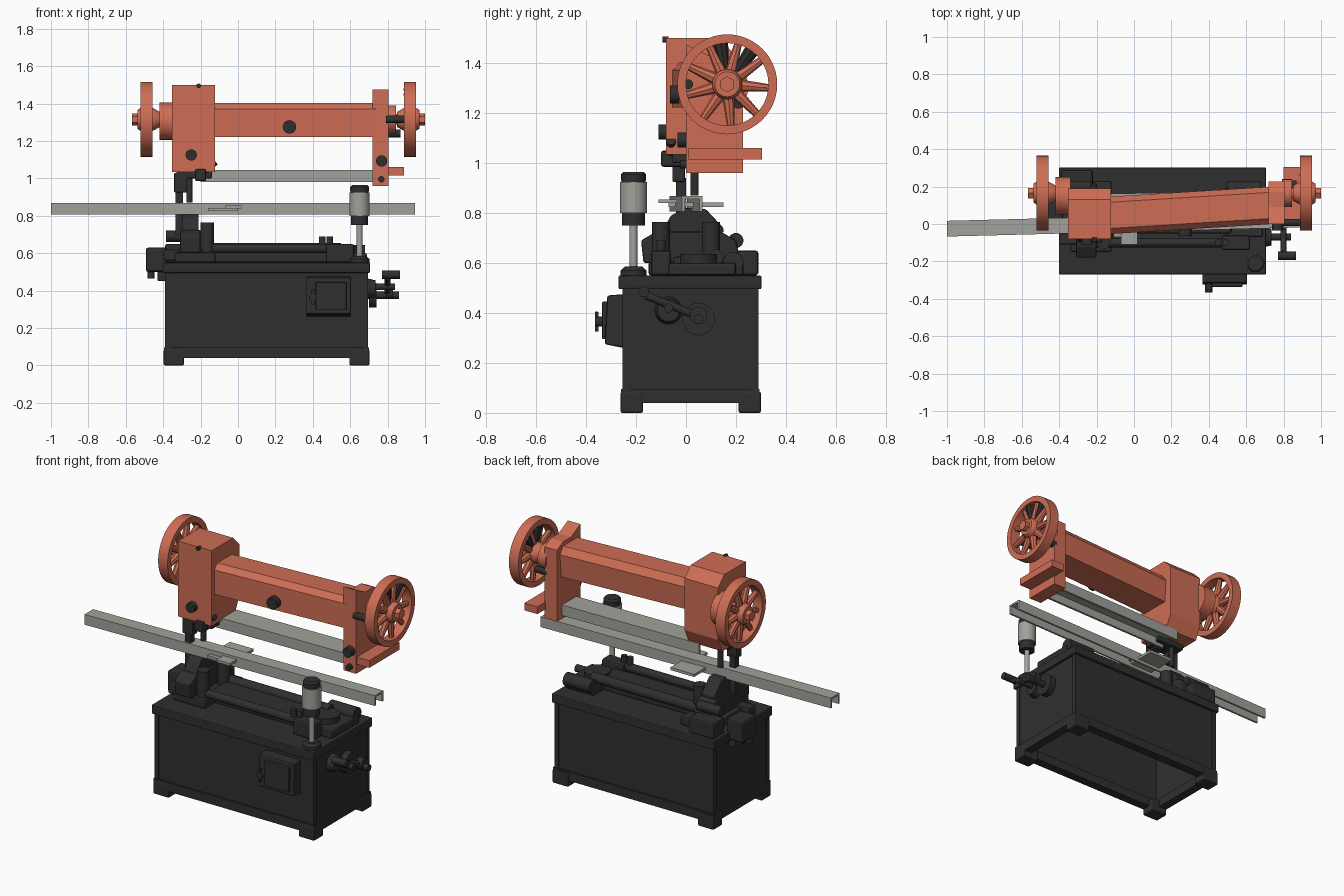
import bpy, bmesh, math
from mathutils import Vector


def material(name, col):
    m = bpy.data.materials.new(name)
    m.diffuse_color = (*col, 1)
    return m


ORANGE = material("orange paint", (0.62, 0.155, 0.09))
BLACK = material("black iron", (0.028, 0.028, 0.028))
STEEL = material("grey steel", (0.36, 0.36, 0.33))


def finish(name, bm, mat, bevel=0, smooth=False):
    bmesh.ops.remove_doubles(bm, verts=bm.verts, dist=1e-5)
    bmesh.ops.recalc_face_normals(bm, faces=bm.faces)
    me = bpy.data.meshes.new(name)
    bm.to_mesh(me)
    bm.free()
    me.materials.append(mat)
    ob = bpy.data.objects.new(name, me)
    bpy.context.collection.objects.link(ob)
    if bevel:
        mod = ob.modifiers.new("bevel", "BEVEL")
        mod.width, mod.segments = bevel, 2
    if smooth:
        bpy.ops.object.select_all(action="DESELECT")
        ob.select_set(True)
        bpy.context.view_layer.objects.active = ob
        bpy.ops.object.shade_smooth_by_angle(angle=math.radians(35))
    return ob


def loft(name, prof, a, b, mat, bevel=0, end_scale=1):
    """Sweep a closed y-z profile from point a to point b."""
    bm = bmesh.new()
    rings = [[bm.verts.new(Vector(p) + Vector((0, y * s, z * s))) for y, z in prof]
             for p, s in ((a, 1), (b, end_scale))]
    n = len(prof)
    for i in range(n):
        j = (i + 1) % n
        bm.faces.new((rings[0][i], rings[0][j], rings[1][j], rings[1][i]))
    for r in rings:
        bm.faces.new(r)
    return finish(name, bm, mat, bevel)


def box(name, x0, x1, y0, y1, z0, z1, mat, bevel=0):
    return loft(name, [(y0, z0), (y1, z0), (y1, z1), (y0, z1)], (x0, 0, 0), (x1, 0, 0), mat, bevel)


def lathe(name, prof, origin, axis, mat, seg=32, closed=False):
    """Spin (height, radius) points round an axis."""
    bm = bmesh.new()
    q = Vector((0, 0, 1)).rotation_difference(Vector(axis).normalized())
    vs = [bm.verts.new(Vector(origin) + q @ Vector((r, 0, h))) for h, r in prof]
    es = [bm.edges.new((vs[i], vs[i + 1])) for i in range(len(vs) - 1)]
    if closed:
        es.append(bm.edges.new((vs[-1], vs[0])))
    bmesh.ops.spin(bm, geom=vs + es, cent=origin, axis=q @ Vector((0, 0, 1)),
                   angle=2 * math.pi, steps=seg)
    return finish(name, bm, mat, smooth=seg > 8)


def rod(name, a, b, r, mat, r2=None, seg=24):
    d = Vector(b) - Vector(a)
    return lathe(name, [(0, 0), (0, r), (d.length, r if r2 is None else r2), (d.length, 0)],
                 a, d, mat, seg)


def channel(w, h, t):
    """Channel section, open at the bottom."""
    return [(-w, 0), (-w, h), (w, h), (w, 0), (w - t, 0), (w - t, h - t), (t - w, h - t), (t - w, 0)]


# Hollow cabinet with corner posts, skirt, feet and table top
X0, X1, Y0, Y1 = -0.385, 0.69, -0.25, 0.285
for tag, g, z0, z1, t in (("cabinet", 0, 0.08, 0.5, 0.02), ("skirt", 0.01, 0.04, 0.095, 0.045)):
    box(tag + "_front", X0 - g, X1 + g, Y0 - g, Y0 + t, z0, z1, BLACK)
    box(tag + "_back", X0 - g, X1 + g, Y1 - t, Y1 + g, z0, z1, BLACK)
    box(tag + "_left", X0 - g, X0 + t, Y0, Y1, z0, z1, BLACK)
    box(tag + "_right", X1 - t, X1 + g, Y0, Y1, z0, z1, BLACK)
for sx in (0, 1):
    for sy in (0, 1):
        px, py = (X0, X1 - 0.018)[sx], (Y0, Y1 - 0.018)[sy]
        box("corner_post", px - 0.005, px + 0.023, py - 0.005, py + 0.023, 0.09, 0.5, BLACK)
        fx, fy = (-0.397, 0.595)[sx], (-0.262, 0.21)[sy]
        box("foot", fx, fx + 0.108, fy, fy + 0.09, 0, 0.085, BLACK, 0.008)
box("table_top", -0.402, 0.706, -0.27, 0.302, 0.495, 0.55, BLACK, 0.006)

# Control box on the front with door and knob
loft("control_box", [(-0.25, 0.26), (-0.325, 0.275), (-0.315, 0.47), (-0.25, 0.475)],
     (0.365, 0, 0), (0.605, 0, 0), BLACK, 0.008)
box("control_door", 0.415, 0.58, -0.336, -0.31, 0.295, 0.445, BLACK, 0.005)
rod("control_knob", (0.40, -0.365, 0.365), (0.40, -0.3, 0.365), 0.02, BLACK)
box("control_lever", 0.39, 0.41, -0.365, -0.35, 0.325, 0.405, BLACK, 0.004)

# Hand crank, boss and stop on the right end
rod("crank_boss", (0.69, -0.07, 0.41), (0.735, -0.07, 0.41), 0.055, BLACK, 0.045)
rod("crank_shaft", (0.69, 0.05, 0.375), (0.86, 0.05, 0.375), 0.02, BLACK)
rod("crank_disc", (0.70, 0.05, 0.375), (0.74, 0.05, 0.375), 0.065, BLACK)
rod("crank_hub", (0.79, 0.05, 0.39), (0.83, 0.05, 0.39), 0.035, BLACK)
rod("feed_shaft", (0.72, -0.07, 0.42), (0.84, -0.07, 0.42), 0.018, BLACK)
rod("crank_arm", (0.80, 0.04, 0.39), (0.80, -0.16, 0.47), 0.016, BLACK)
rod("crank_handle", (0.77, -0.17, 0.485), (0.865, -0.17, 0.485), 0.022, BLACK)

# Column with grey cup
C = (0.65, -0.21, 0.55)
lathe("column_base", [(0, 0), (0, 0.052), (0.02, 0.052), (0.035, 0.035), (0.035, 0)], C, (0, 0, 1), BLACK)
rod("column_stem", C, (0.65, -0.21, 0.78), 0.016, STEEL)
rod("cup_collar", (0.65, -0.21, 0.75), (0.65, -0.21, 0.81), 0.046, BLACK)
rod("cup_body", (0.65, -0.21, 0.80), (0.65, -0.21, 0.925), 0.054, STEEL)
lathe("cup_cap", [(0.36, 0), (0.36, 0.045), (0.385, 0.05), (0.405, 0.05), (0.415, 0.04), (0.415, 0)],
      C, (0, 0, 1), BLACK)

# Long workpiece channel with support plates, and the upper guide channel
loft("work_channel", channel(0.042, 0.063, 0.012), (-1, -0.025, 0.806), (0.945, 0.025, 0.806), STEEL)
box("work_plate", -0.16, 0.0, -0.07, 0.15, 0.825, 0.842, STEEL)
box("work_tab", -0.07, 0.02, -0.11, 0.0, 0.84, 0.855, STEEL)
loft("upper_channel", channel(0.07, 0.065, 0.014), (-0.2, 0.09, 0.98), (0.75, 0.11, 0.98), STEEL)

# Orange arm, head and end plate
loft("arm", [(-0.1, -0.09), (0.09, -0.09), (0.1, 0.05), (0.07, 0.092), (-0.07, 0.092), (-0.1, 0.06)],
     (-0.15, 0.045, 1.312), (0.74, 0.1, 1.312), ORANGE)
loft("head", [(-0.08, 1.035), (0.15, 1.035), (0.19, 1.12), (0.19, 1.44), (0.13, 1.5), (-0.08, 1.5)],
     (-0.352, 0, 0), (-0.124, 0, 0), ORANGE)
rod("head_bearing", (-0.42, 0.15, 1.305), (-0.34, 0.15, 1.305), 0.1, ORANGE)
loft("end_plate", [(0, 0.96), (0.228, 0.96), (0.228, 1.40), (0.17, 1.43), (0.09, 1.43), (0, 1.475)],
     (0.72, 0, 0), (0.805, 0, 0), ORANGE)
rod("end_bearing", (0.79, 0.165, 1.315), (0.845, 0.165, 1.315), 0.075, ORANGE)
box("end_bracket", 0.80, 0.888, 0.01, 0.305, 1.015, 1.06, ORANGE)

# Two spoked wheels
WY, WZ = 0.165, 1.315
for side, x0, out in (("left", -0.488, -1), ("right", 0.92, 1)):
    c = (x0, WY, WZ)
    lathe(side + "_wheel_rim", [(-0.032, 0.165), (-0.032, 0.2), (0.032, 0.2), (0.032, 0.165)],
          c, (1, 0, 0), ORANGE, 48, True)
    lathe(side + "_wheel_hub", [(-0.07, 0), (-0.07, 0.04), (-0.035, 0.06), (0.035, 0.06),
                                (0.05, 0.05), (0.05, 0)], c, (out, 0, 0), ORANGE)
    rod(side + "_wheel_nut", (x0, WY, WZ), (x0 + out * 0.08, WY, WZ), 0.032, ORANGE, seg=6)
    rod(side + "_wheel_shaft", (x0, WY, WZ), (x0 - out * 0.12, WY, WZ), 0.028, ORANGE)
    for k in range(9):
        a = math.radians(40 * k + 75)
        d = Vector((0, math.cos(a), math.sin(a)))
        rod(side + "_wheel_spoke", Vector(c) + d * 0.05, Vector(c) + d * 0.17, 0.024, ORANGE, 0.015, 8)
for a in (math.radians(99), math.radians(54)):
    d = Vector((0, math.cos(a), math.sin(a)))
    p = Vector((0.915, WY, WZ))
    rod("wheel_weight", p + d * 0.065, p + d * 0.168, 0.018, BLACK, 0.03, 8)
rod("drive_pin", (0.79, 0.008, WZ), (0.89, 0.008, WZ), 0.02, BLACK)
rod("drive_stub", (0.79, 0.21, 1.24), (0.87, 0.21, 1.24), 0.022, BLACK)

# Knobs on the front: x, z, radius, y of front face, y of root
for x, z, r, ya, yb in ((-0.25, 1.125, 0.03, -0.11, -0.07), (0.275, 1.275, 0.036, -0.065, 0.0),
                        (0.768, 1.093, 0.03, -0.035, 0.01), (0.766, 0.995, 0.017, -0.025, 0.01),
                        (-0.21, 1.495, 0.012, -0.095, -0.07)):
    rod("knob", (x, ya, z), (x, yb, z), r, BLACK)

# Tool holder below the head
box("holder_mount", -0.33, -0.14, -0.055, 0.06, 1.0, 1.045, BLACK, 0.006)
box("holder_clamp", -0.23, -0.17, -0.10, 0.0, 0.985, 1.05, BLACK, 0.01)
rod("holder_screw", (-0.2, -0.06, 1.03), (-0.12, -0.06, 1.09), 0.02, BLACK)
box("holder_block", -0.342, -0.272, -0.055, -0.005, 0.925, 1.03, BLACK, 0.006)
box("tool_shank", -0.335, -0.295, -0.04, 0.0, 0.70, 0.94, BLACK)
rod("tool_pin", (-0.26, 0.035, 0.87), (-0.26, 0.035, 1.0), 0.016, BLACK)

# Carriage under the workpiece
box("carriage_base", -0.34, -0.12, -0.15, 0.23, 0.55, 0.605, BLACK, 0.01)
loft("carriage_body", [(-0.17, 0.6), (-0.18, 0.69), (-0.12, 0.725), (0.14, 0.725), (0.2, 0.69), (0.22, 0.6)],
     (-0.31, 0, 0), (-0.2, 0, 0), BLACK, 0.008)
loft("carriage_saddle", [(-0.1, 0.72), (-0.06, 0.79), (0, 0.82), (0.08, 0.815), (0.15, 0.74), (0.15, 0.72)],
     (-0.30, 0, 0), (-0.21, 0, 0), BLACK, 0.006)
for y in (-0.1, 0.1):
    rod("carriage_post", (-0.165, y, 0.55), (-0.165, y, 0.765), 0.036, BLACK)
box("carriage_rear_block", -0.39, -0.22, 0.18, 0.29, 0.55, 0.65, BLACK, 0.012)
rod("carriage_rear_screw", (-0.385, 0.2, 0.69), (-0.23, 0.2, 0.69), 0.03, BLACK)
box("carriage_arm", -0.40, -0.22, -0.11, -0.05, 0.56, 0.62, BLACK, 0.008)

# Slide rods and right support
rod("front_slide_rod", (-0.2, -0.1, 0.625), (0.5, -0.1, 0.625), 0.025, BLACK)
rod("rear_slide_rod", (-0.2, 0.12, 0.625), (0.55, 0.12, 0.625), 0.03, BLACK)
box("slide_bed", -0.15, 0.52, -0.05, 0.1, 0.55, 0.625, BLACK, 0.01)
box("support_base", 0.49, 0.69, -0.07, 0.2, 0.55, 0.6, BLACK, 0.01)
rod("support_disc", (0.57, 0.05, 0.59), (0.57, 0.05, 0.635), 0.075, BLACK)
box("support_front", 0.47, 0.62, -0.14, -0.06, 0.55, 0.65, BLACK, 0.012)
rod("support_rear", (0.5, 0.19, 0.605), (0.68, 0.19, 0.605), 0.04, BLACK)
for x in (0.45, 0.49):
    rod("support_knob", (x, -0.1, 0.62), (x, -0.1, 0.69), 0.018, BLACK)

# Drive box on the left end
box("drive_box", -0.492, -0.38, 0.012, 0.15, 0.50, 0.63, BLACK, 0.012)
rod("drive_box_knob", (-0.465, 0.05, 0.465), (-0.465, 0.05, 0.51), 0.018, BLACK)
box("drive_box_bracket", -0.43, -0.375, 0.03, 0.13, 0.45, 0.52, BLACK, 0.006)
